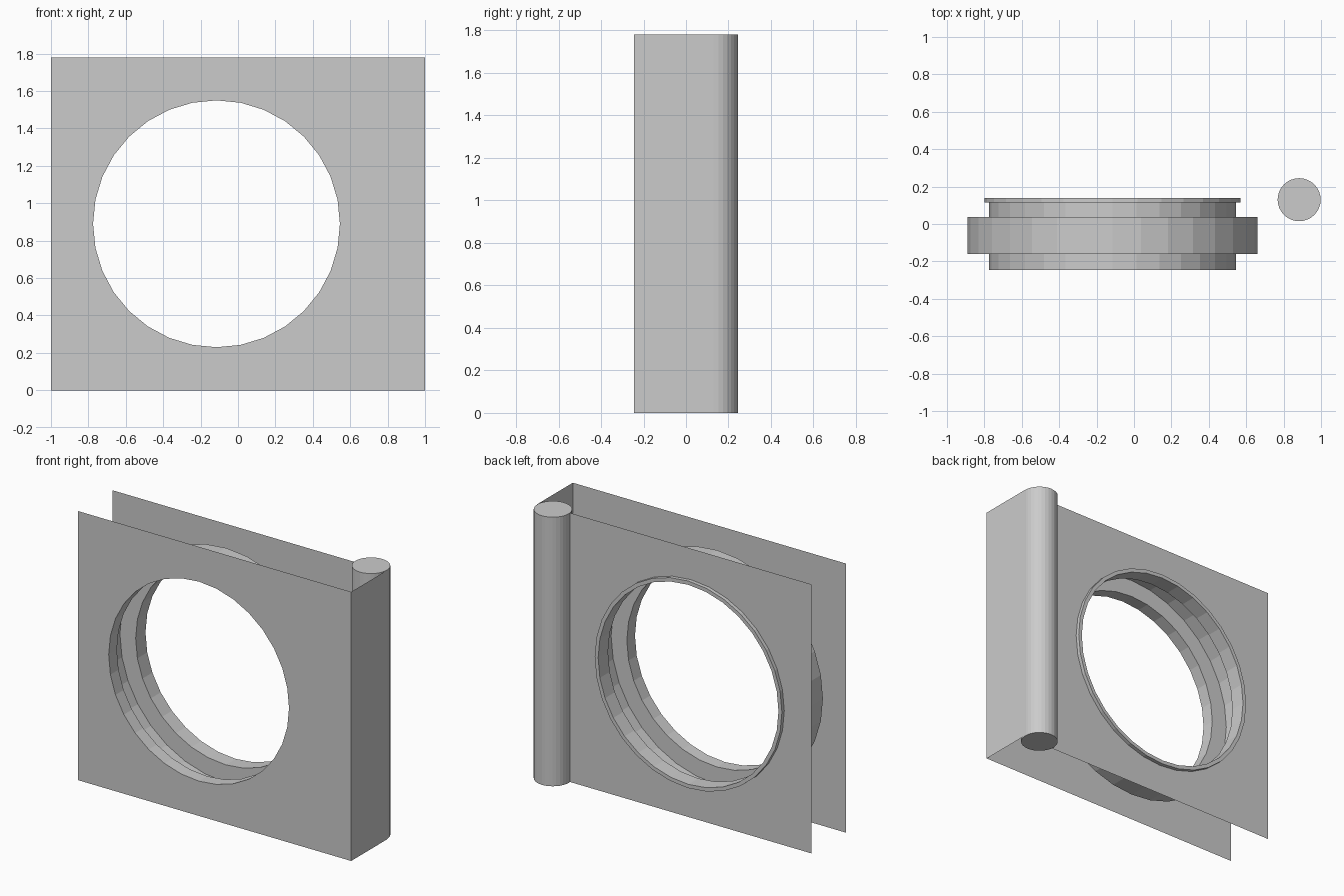
import bpy, bmesh
from math import sin, cos, pi

cube = bpy.data.objects.get("Cube")
if cube:
    bpy.data.objects.remove(cube, do_unlink=True)

grey = bpy.data.materials.new("plain_grey")
grey.use_nodes = True
grey.diffuse_color = (0.6, 0.6, 0.6, 1)
grey.node_tree.nodes["Principled BSDF"].inputs["Base Color"].default_value = grey.diffuse_color

HEIGHT = 1.78
FRONT, BACK, REAR_LIP = -0.245, 0.115, 0.14
CX, CZ = -0.115, 0.89          # centre of the round opening
HOLE, CHANNEL, LIP = 0.66, 0.775, 0.685
SIDES = 32
POST_X, POST_Y, POST_R = 0.883, 0.13, 0.115


def finish(name, bm):
    mesh = bpy.data.meshes.new(name)
    bm.to_mesh(mesh)
    bm.free()
    mesh.materials.append(grey)
    obj = bpy.data.objects.new(name, mesh)
    bpy.context.collection.objects.link(obj)
    return obj


def circle(bm, radius, y):
    angles = [2 * pi * i / SIDES for i in range(SIDES)]
    return [bm.verts.new((CX + radius * cos(a), y, CZ + radius * sin(a))) for a in angles]


def holed_plate(name, y, right, normal_y):
    """Thin sheet with a round opening."""
    bm = bmesh.new()
    corners = [(-1, 0), (right, 0), (right, HEIGHT), (-1, HEIGHT)]
    outer = [bm.verts.new((x, y, z)) for x, z in corners]
    edges = []
    for loop in (outer, circle(bm, HOLE, y)):
        edges += [bm.edges.new((loop[i - 1], loop[i])) for i in range(len(loop))]
    bmesh.ops.triangle_fill(bm, edges=edges, use_beauty=True, normal=(0, normal_y, 0))
    for face in bm.faces:
        face.normal_update()
        if face.normal.y * normal_y < 0:
            face.normal_flip()
    return finish(name, bm)


# Front and back sheets
holed_plate("front_plate", FRONT, 1, -1)
holed_plate("back_plate", BACK, POST_X - POST_R + 0.005, 1)

# Side sheet running from the front plate to the post
bm = bmesh.new()
bm.faces.new([bm.verts.new(p) for p in (
    (1, FRONT, 0), (1, POST_Y, 0), (1, POST_Y, HEIGHT), (1, FRONT, HEIGHT))])
finish("side_plate", bm)

# Round collar with a wide inner channel and a turned rear lip
profile = [(HOLE, FRONT), (HOLE, -0.16), (CHANNEL, -0.16), (CHANNEL, 0.037),
           (HOLE, 0.037), (HOLE, REAR_LIP), (LIP, REAR_LIP), (LIP, BACK)]
bm = bmesh.new()
rings = [circle(bm, r, y) for r, y in profile]
for a, b in zip(rings, rings[1:]):
    for i in range(SIDES):
        bm.faces.new((a[i - 1], a[i], b[i], b[i - 1]))
finish("round_collar", bm)

# Upright post at the rear corner
bm = bmesh.new()
bmesh.ops.create_cone(bm, cap_ends=True, segments=SIDES, radius1=POST_R,
                      radius2=POST_R, depth=HEIGHT)
bmesh.ops.translate(bm, verts=bm.verts, vec=(POST_X, POST_Y, HEIGHT / 2))
finish("corner_post", bm)
